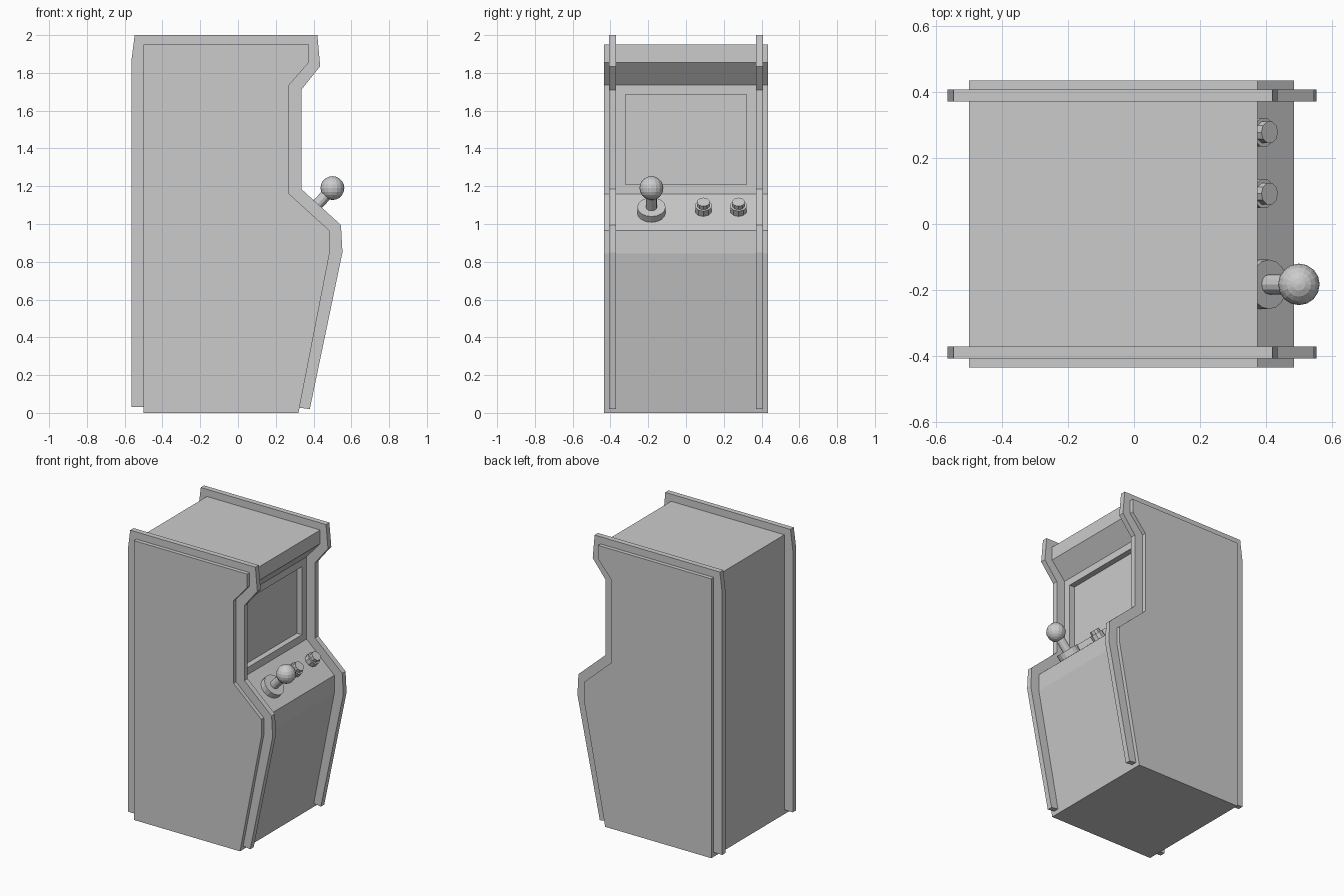
import bpy, bmesh
from mathutils import Vector

if "Cube" in bpy.data.objects:
    bpy.data.objects.remove(bpy.data.objects["Cube"])

# Control panel slope: its outward normal
N = Vector((0.195, 0, 0.215)).normalized()
TILT = N.to_track_quat('Z', 'Y')


def finish(bm, name):
    bmesh.ops.recalc_face_normals(bm, faces=bm.faces)
    me = bpy.data.meshes.new(name)
    bm.to_mesh(me)
    bm.free()
    ob = bpy.data.objects.new(name, me)
    bpy.context.collection.objects.link(ob)
    return ob


def slab(points, y0, y1):
    """Extrude an (x, z) profile from y0 to y1."""
    bm = bmesh.new()
    face = bm.faces.new([bm.verts.new((x, y0, z)) for x, z in points])
    ext = bmesh.ops.extrude_face_region(bm, geom=[face])
    moved = [g for g in ext['geom'] if isinstance(g, bmesh.types.BMVert)]
    bmesh.ops.translate(bm, verts=moved, vec=(0, y1 - y0, 0))
    bmesh.ops.recalc_face_normals(bm, faces=bm.faces)
    return bm


def peg(name, foot, radius, start, end, sides):
    """Cylinder standing on the sloped panel, between two heights."""
    bm = bmesh.new()
    bmesh.ops.create_cone(bm, cap_ends=True, segments=sides, radius1=radius,
                          radius2=radius, depth=end - start)
    ob = finish(bm, name)
    ob.rotation_mode = 'QUATERNION'
    ob.rotation_quaternion = TILT
    ob.location = foot + N * (start + end) / 2
    return ob


# Cabinet body
body = slab([(-0.5, 0), (-0.5, 1.95), (0.375, 1.95), (0.375, 1.855),
             (0.27, 1.735), (0.27, 1.16), (0.485, 0.965), (0.485, 0.845),
             (0.32, 0)], -0.435, 0.435)

# Recessed screen, inset into the upright face
body.faces.ensure_lookup_table()
screen = next(f for f in body.faces if f.normal.x > 0.99
              and 1.4 < f.calc_center_median().z < 1.5)
for x in (0.27, 0.23):
    bmesh.ops.inset_individual(body, faces=[screen], thickness=0.01)
    for v in screen.verts:
        v.co = (x, 0.32 if v.co.y > 0 else -0.32, 1.685 if v.co.z > 1.45 else 1.21)
finish(body, "cabinet_body")

# Raised edge trim on both sides
outer = [(-0.565, 0.03), (-0.565, 1.86), (-0.547, 2), (0.42, 2), (0.435, 1.835),
         (0.335, 1.71), (0.335, 1.185), (0.545, 0.995), (0.553, 0.85), (0.38, 0.02)]
inner = [(0.31, 0.03), (0.465, 0.845), (0.465, 0.955), (0.25, 1.15), (0.25, 1.74),
         (0.355, 1.86), (0.355, 1.93), (-0.48, 1.93), (-0.48, 0.03)]
for side, s in (("left", -1), ("right", 1)):
    finish(slab(outer + inner, s * 0.371, s * 0.408), "edge_trim_" + side)

# Joystick
foot = Vector((0.381, -0.183, 1.059))
peg("joystick_base", foot, 0.075, -0.01, 0.042, 16)
peg("joystick_shaft", foot, 0.03, 0.03, 0.16, 12)
bm = bmesh.new()
bmesh.ops.create_uvsphere(bm, u_segments=16, v_segments=10, radius=0.063)
finish(bm, "joystick_ball").location = foot + N * 0.177

# Push buttons
for i, y in enumerate((0.092, 0.278), 1):
    foot = Vector((0.369, y, 1.07))
    peg(f"button_{i}_collar", foot, 0.045, -0.01, 0.038, 10)
    peg(f"button_{i}_cap", foot, 0.034, 0.03, 0.063, 10)
